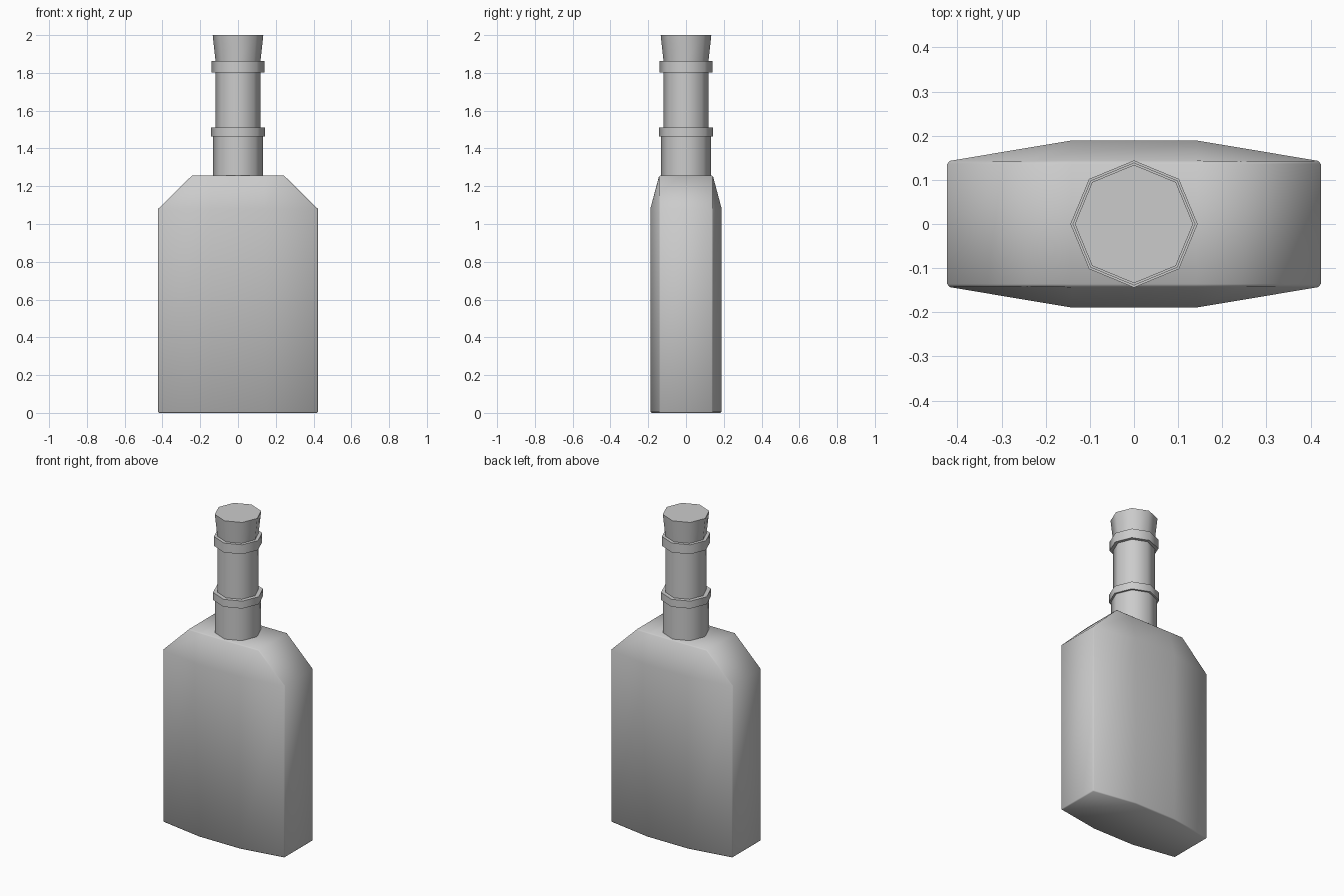
import bpy, bmesh
from math import radians, pi, sin, cos

if "Cube" in bpy.data.objects:
    bpy.data.objects.remove(bpy.data.objects["Cube"])


def finish(bm, name):
    """Turn a bmesh into a named object, smooth below 50 degrees."""
    bmesh.ops.recalc_face_normals(bm, faces=bm.faces)
    mesh = bpy.data.meshes.new(name)
    bm.to_mesh(mesh)
    bm.free()
    ob = bpy.data.objects.new(name, mesh)
    bpy.context.collection.objects.link(ob)
    bpy.ops.object.select_all(action='DESELECT')
    ob.select_set(True)
    bpy.context.view_layer.objects.active = ob
    bpy.ops.object.shade_smooth_by_angle(angle=radians(50))
    return ob


def loft(rings, cap_bottom=True, cap_top=True):
    """Bridge successive rings that share a point count."""
    bm = bmesh.new()
    vs = [[bm.verts.new(p) for p in ring] for ring in rings]
    n = len(vs[0])
    for a, b in zip(vs, vs[1:]):
        for i in range(n):
            j = (i + 1) % n
            bm.faces.new((a[i], a[j], b[j], b[i]))
    if cap_bottom:
        bm.faces.new(vs[0][::-1])
    if cap_top:
        bm.faces.new(vs[-1])
    return bm


def section(x_out, y_mid, z, y_out=0.142, x_in=0.142):
    """Flat-sided bottle section with a fuller middle."""
    half = [(x_out, -y_out), (x_out, y_out), (x_in, y_mid), (-x_in, y_mid)]
    pts = half + [(-x, -y) for x, y in half]
    # order: right end, back, left end, front
    return [(x, y, z) for x, y in pts[:4] + [(-x_out, y_out), (-x_out, -y_out),
                                              (-x_in, -y_mid), (x_in, -y_mid)]]


def octagon(r, z):
    return [(r * cos(i * pi / 4), r * sin(i * pi / 4), z) for i in range(8)]


# Flat bottle body with sloped shoulders and narrow bevels on the sharp edges
bm = loft([section(0.423, 0.189, 0), section(0.423, 0.189, 1.08),
           section(0.243, 0.142, 1.257)])
bmesh.ops.recalc_face_normals(bm, faces=bm.faces)
bm.normal_update()
sharp = [e for e in bm.edges if e.calc_face_angle(0) > radians(60)]
bmesh.ops.bevel(bm, geom=sharp, offset=0.006, segments=1, profile=0.5,
                affect='EDGES', clamp_overlap=True)
finish(bm, "bottle_body")

# Eight-sided neck with two raised collars
neck = [(0.132, 1.25), (0.132, 1.464), (0.144, 1.464), (0.144, 1.511),
        (0.119, 1.511), (0.119, 1.803), (0.139, 1.803), (0.139, 1.862),
        (0.119, 1.862)]
finish(loft([octagon(r, z) for r, z in neck], False, False), "bottle_neck")

# Tapered stopper
finish(loft([octagon(0.119, 1.862), octagon(0.134, 2.0)], False, True), "cork")
